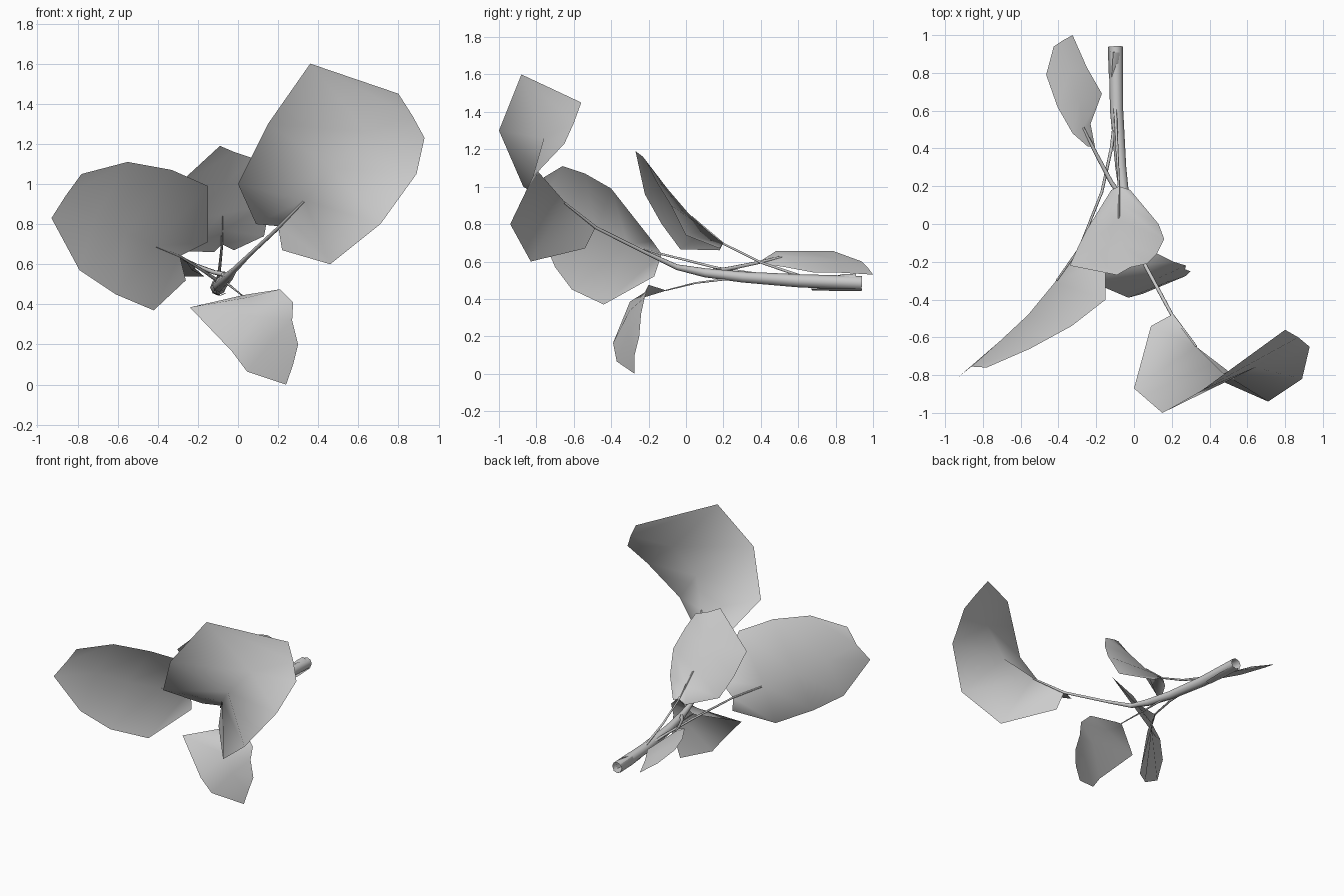
import bpy, bmesh, math
from mathutils import Vector


def finish(name, bm, angle=80):
    bmesh.ops.recalc_face_normals(bm, faces=bm.faces[:])
    mesh = bpy.data.meshes.new(name)
    bm.to_mesh(mesh)
    bm.free()
    ob = bpy.data.objects.new(name, mesh)
    bpy.context.collection.objects.link(ob)
    bpy.ops.object.select_all(action='DESELECT')
    ob.select_set(True)
    bpy.context.view_layer.objects.active = ob
    bpy.ops.object.shade_smooth_by_angle(angle=math.radians(angle))
    return ob


def leaf(name, left, rib, right):
    """Thin blade lofted from its left edge through the midrib to its right edge."""
    bm = bmesh.new()
    rows = [[bm.verts.new(p) for p in line] for line in (left, rib, right)]
    for a, b in zip(rows, rows[1:]):
        for i in range(len(a) - 1):
            bm.faces.new((a[i], a[i + 1], b[i + 1], b[i]))
    return finish(name, bm)


def tube(name, path, radii, sides=8, start=0, end=None):
    """Open tube swept along a path with a radius at each point."""
    end = sides if end is None else end
    pts = [Vector(p) for p in path]
    bm = bmesh.new()
    rings = []
    for i, p in enumerate(pts):
        t = (pts[min(i + 1, len(pts) - 1)] - pts[max(i - 1, 0)]).normalized()
        u = t.cross(Vector((0, 0, 1))).normalized()
        v = u.cross(t)
        rings.append([bm.verts.new(p + radii[i] * (u * math.cos(a) + v * math.sin(a)))
                      for a in (2 * math.pi * k / sides for k in range(sides))])
    for a, b in zip(rings, rings[1:]):
        for k in range(start, end):
            j = (k + 1) % sides
            bm.faces.new((a[k % sides], a[j], b[j], b[k % sides]))
    loose = [v for v in bm.verts if not v.link_faces]
    bmesh.ops.delete(bm, geom=loose, context='VERTS')
    return finish(name, bm)


# Large right leaf
leaf("right_leaf",
     [(.09, -.54, .80), (0, -.87, 1.0), (.15, -1.0, 1.30), (.36, -.88, 1.60), (.80, -.56, 1.45)],
     [(.20, -.48, .79), (.33, -.65, .92), (.47, -.79, 1.08), (.64, -.76, 1.26), (.87, -.60, 1.34)],
     [(.22, -.54, .67), (.46, -.83, .60), (.71, -.94, .80), (.89, -.82, 1.05), (.93, -.65, 1.23)])

# Large left leaf
leaf("left_leaf",
     [(-.15, -.18, .71), (-.15, -.40, .99), (-.33, -.54, 1.07), (-.55, -.66, 1.11), (-.78, -.76, 1.05)],
     [(-.29, -.13, .64), (-.42, -.31, .69), (-.56, -.48, .76), (-.71, -.62, .84), (-.86, -.755, .94)],
     [(-.26, -.17, .52), (-.42, -.44, .37), (-.61, -.61, .45), (-.79, -.70, .57), (-.93, -.81, .83)])

# Upright middle leaf
leaf("middle_leaf",
     [(-.12, .18, .66), (-.25, -.03, .665), (-.30, -.13, .80), (-.34, -.22, .96), (-.09, -.27, 1.19)],
     [(-.08, .20, .70), (-.08, .11, .77), (-.08, .02, .85), (-.07, -.10, .99), (-.02, -.23, 1.16)],
     [(-.02, .18, .67), (.13, .0, .74), (.16, -.08, .90), (.12, -.16, 1.03), (.07, -.21, 1.13)])

# Hanging lower leaf
leaf("lower_leaf",
     [(0, -.12, .44), (-.24, -.30, .385), (-.03, -.39, .165), (.045, -.37, .065), (.24, -.275, .0)],
     [(.02, -.11, .445), (.05, -.22, .435), (.10, -.30, .34), (.17, -.31, .22), (.275, -.275, .10)],
     [(.05, -.12, .45), (.21, -.20, .475), (.275, -.22, .41), (.27, -.24, .32), (.30, -.25, .20)])

# Small level leaf at the back
leaf("back_leaf",
     [(-.245, .41, .61), (-.325, .48, .655), (-.405, .62, .655), (-.465, .79, .655), (-.425, .94, .60)],
     [(-.22, .41, .60), (-.27, .51, .63), (-.29, .65, .62), (-.34, .81, .61), (-.38, .97, .57)],
     [(-.205, .40, .59), (-.23, .53, .57), (-.17, .69, .54), (-.25, .83, .54), (-.325, 1.0, .53)])

# Main stem, running on into the right leaf
tube("main_stem",
     [(-.097, .94, .485), (-.092, .60, .497), (-.07, .30, .517), (-.045, .10, .54),
      (-.02, -.05, .57), (.06, -.22, .65), (.20, -.48, .78), (.33, -.65, .915)],
     [.038, .035, .029, .024, .015, .010, .009, .006])

# Leaf sheaths wrapped round the cut end
tube("lower_sheath", [(-.097, .94, .485), (-.09, .80, .487), (-.083, .67, .475)],
     [.042, .044, .03], start=5, end=9)
tube("side_sheath", [(-.11, .91, .49), (-.115, .84, .49), (-.12, .77, .48)],
     [.045, .043, .035], start=2, end=5)

# Leaf stalks
for name, path, r in (
    ("left_stalk", [(-.095, .60, .505), (-.12, .40, .53), (-.17, .17, .565), (-.29, -.13, .64), (-.41, -.30, .69)], .010),
    ("middle_stalk", [(-.10, .62, .52), (-.09, .40, .595), (-.08, .20, .695), (-.08, .03, .84)], .009),
    ("lower_stalk", [(-.06, .25, .51), (-.03, .05, .485), (.02, -.11, .445)], .007),
    ("back_stalk", [(-.07, .15, .55), (-.12, .22, .56), (-.21, .39, .595), (-.27, .51, .625)], .014),
):
    n = len(path)
    tube(name, path, [r * (1 - .5 * i / (n - 1)) for i in range(n)], sides=6)
